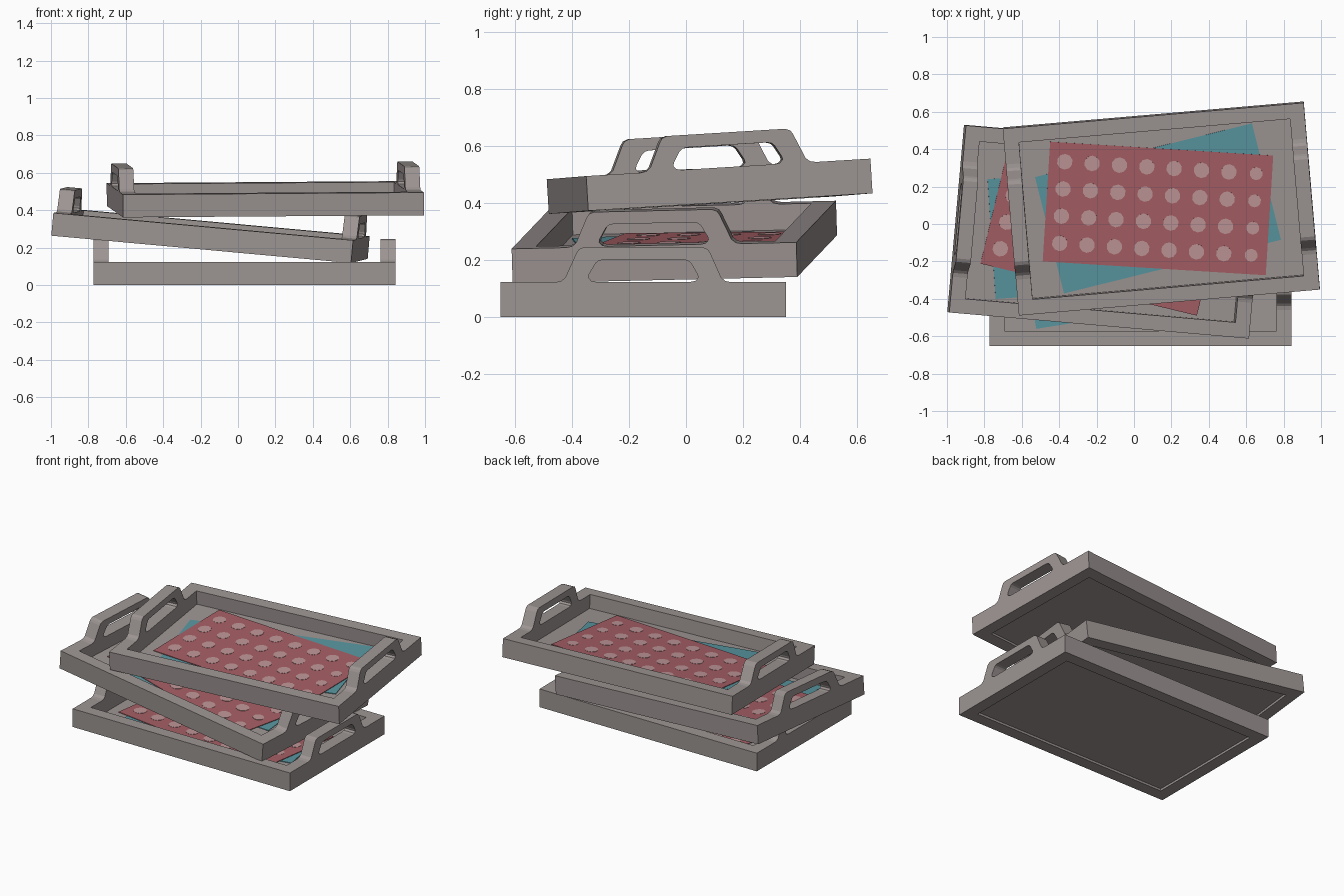
import bpy, bmesh, math
from mathutils import Matrix, Vector

if "Cube" in bpy.data.objects:
    bpy.data.objects.remove(bpy.data.objects["Cube"])

L, W, H, T = 1.615, 1.004, 0.122, 0.08   # tray length, width, wall height, board thickness


def material(name, rgb):
    m = bpy.data.materials.new(name)
    m.diffuse_color = (*rgb, 1)
    m.use_nodes = True
    m.node_tree.nodes["Principled BSDF"].inputs["Base Color"].default_value = m.diffuse_color
    return m


GREY = material("warm_grey", (0.335, 0.300, 0.290))
RED = material("dusty_red", (0.376, 0.114, 0.130))
PINK = material("pale_pink", (0.52, 0.30, 0.31))
TEAL = material("teal", (0.098, 0.301, 0.347))


def box_mesh(name, size, centre, mat, turn=0):
    bm = bmesh.new()
    mtx = (Matrix.Translation(centre) @ Matrix.Rotation(math.radians(turn), 4, 'Z')
           @ Matrix.Diagonal((*size, 1)))
    bmesh.ops.create_cube(bm, size=1, matrix=mtx)
    me = bpy.data.meshes.new(name)
    bm.to_mesh(me)
    bm.free()
    me.materials.append(mat)
    return me


def mirrored(half):
    return half + [(-x, y) for x, y in reversed(half)]


def end_board_mesh():
    # end wall with raised carrying handle and grip hole, drawn as a profile
    outer = mirrored([(W / 2, 0), (W / 2, H), (0.31, H), (0.289, 0.126), (0.274, 0.138),
                      (0.235, 0.225), (0.226, 0.238), (0.208, 0.245)])
    hole = mirrored([(0.165, 0.123), (0.183, 0.127), (0.193, 0.138), (0.190, 0.150),
                     (0.168, 0.188), (0.158, 0.197), (0.142, 0.201)])
    cu = bpy.data.curves.new("end_profile", 'CURVE')
    cu.dimensions = '2D'
    cu.fill_mode = 'BOTH'
    cu.extrude = T / 2
    for pts in (outer, hole):
        s = cu.splines.new('POLY')
        s.points.add(len(pts) - 1)
        for p, (x, y) in zip(s.points, pts):
            p.co = (x, y, 0, 1)
        s.use_cyclic_u = True
    ob = bpy.data.objects.new("end_profile", cu)
    bpy.context.collection.objects.link(ob)
    dg = bpy.context.evaluated_depsgraph_get()
    me = bpy.data.meshes.new_from_object(ob.evaluated_get(dg))
    bpy.data.objects.remove(ob)
    # profile x,y becomes tray y,z
    me.transform(Matrix(((0, 0, 1, 0), (1, 0, 0, 0), (0, 1, 0, 0), (0, 0, 0, 1))))
    bm = bmesh.new()
    bm.from_mesh(me)
    bmesh.ops.remove_doubles(bm, verts=bm.verts, dist=1e-5)
    bmesh.ops.recalc_face_normals(bm, faces=bm.faces)
    for f in bm.faces:
        f.smooth = False
        f.material_index = 0
    bm.to_mesh(me)
    bm.free()
    me.materials.clear()
    me.materials.append(GREY)
    return me


MAT_X, RED_TURN, TEAL_TURN = -0.018, -8.5, 9.0


def dots_mesh():
    # 8 x 4 grid of spots on the red mat, last column a little smaller
    bm = bmesh.new()
    place = (Matrix.Translation((MAT_X, 0, 0.0385))
             @ Matrix.Rotation(math.radians(RED_TURN), 4, 'Z'))
    for i in range(8):
        for j in range(4):
            r = 0.035 if i == 7 else 0.042
            at = Matrix.Translation(((i - 3.5) * 0.1465, (j - 1.5) * 0.146, 0))
            bmesh.ops.create_cone(bm, cap_ends=True, segments=10, radius1=r, radius2=r,
                                  depth=0.002, matrix=place @ at)
    me = bpy.data.meshes.new("mat_dots")
    bm.to_mesh(me)
    bm.free()
    me.materials.append(PINK)
    return me


end = end_board_mesh()
side = box_mesh("side_board", (L - 2 * T, T, H), (0, 0, H / 2), GREY)
floor = box_mesh("floor", (L - 2 * T, W - 2 * T, 0.015), (0, 0, 0.0225), GREY)
teal = box_mesh("teal_mat", (1.195, 0.642, 0.004), (MAT_X, 0, 0.032), TEAL, TEAL_TURN)
red = box_mesh("red_mat", (1.195, 0.642, 0.004), (MAT_X, 0, 0.036), RED, RED_TURN)
dots = dots_mesh()

# part name, mesh, offset inside the tray
parts = [("left_end_board", end, (-(L - T) / 2, 0, 0)),
         ("right_end_board", end, ((L - T) / 2, 0, 0)),
         ("front_board", side, (0, -(W - T) / 2, 0)),
         ("back_board", side, (0, (W - T) / 2, 0)),
         ("floor", floor, (0, 0, 0)),
         ("teal_mat", teal, (0, 0, 0)),
         ("red_mat", red, (0, 0, 0)),
         ("mat_dots", dots, (0, 0, 0))]

# tray name, body centre, yaw / tilt about x / tilt about y in degrees
trays = [("bottom", (0.035, -0.150, H / 2), 0, 0, 0),
         ("middle", (-0.147, -0.041, 0.263), -5.1, 1.3, 5.2),
         ("top", (0.146, 0.083, 0.459), 4.95, 3.5, -0.4)]

for tray, centre, yaw, tx, ty in trays:
    m = (Matrix.Translation(centre)
         @ Matrix.Rotation(math.radians(yaw), 4, 'Z')
         @ Matrix.Rotation(math.radians(tx), 4, 'X')
         @ Matrix.Rotation(math.radians(ty), 4, 'Y')
         @ Matrix.Translation((0, 0, -H / 2)))
    for name, me, off in parts:
        ob = bpy.data.objects.new(f"{tray}_{name}", me)
        ob.matrix_world = m @ Matrix.Translation(off)
        bpy.context.collection.objects.link(ob)
